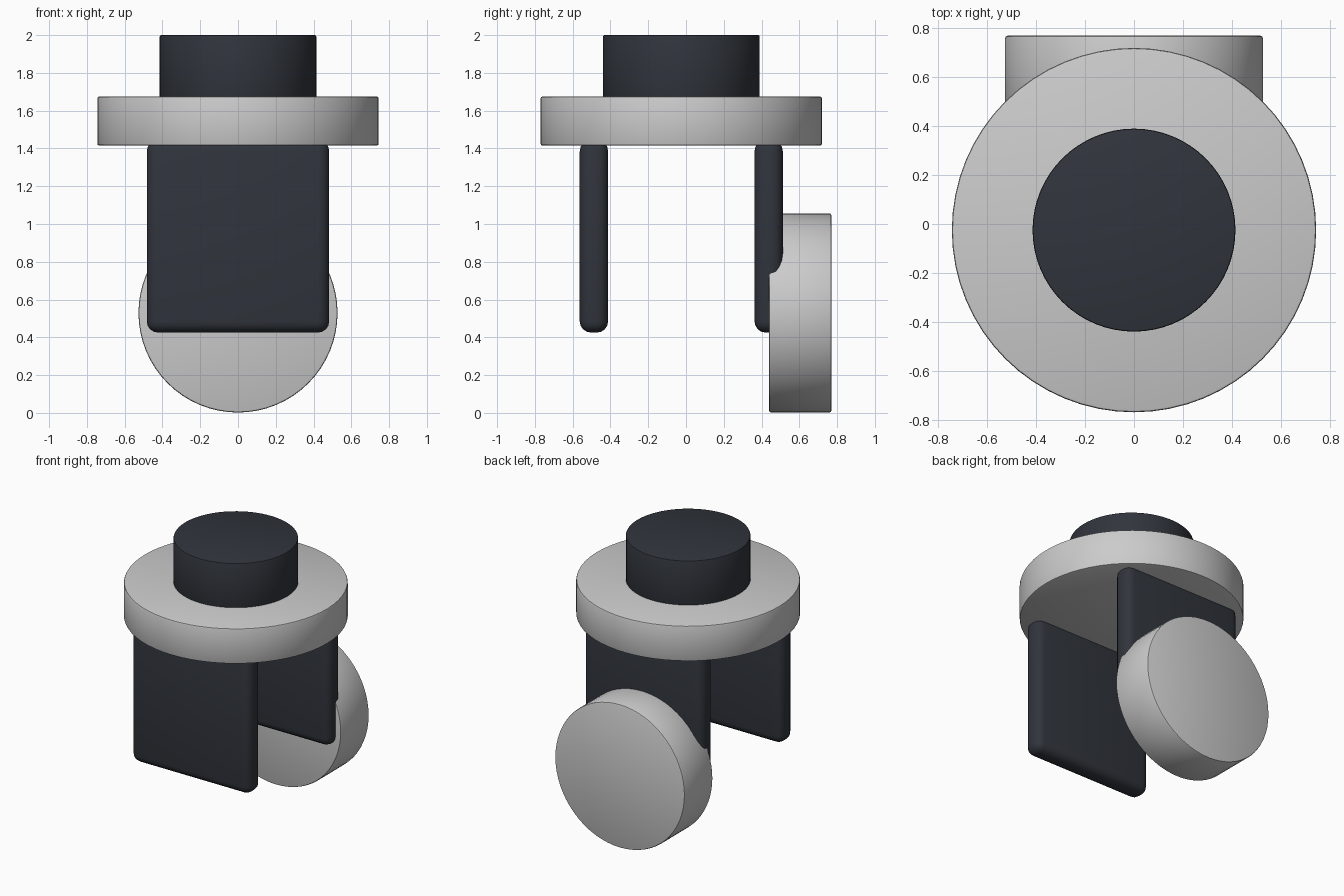
import bpy
from math import pi

if "Cube" in bpy.data.objects:
    bpy.data.objects.remove(bpy.data.objects["Cube"])

dark = bpy.data.materials.new("dark_metal")
dark.diffuse_color = (0.03, 0.035, 0.045, 1)
dark.use_nodes = True
dark.node_tree.nodes["Principled BSDF"].inputs["Base Color"].default_value = dark.diffuse_color


def finish(ob, name, bevel, segments, mat=None):
    ob.name = name
    mod = ob.modifiers.new("Bevel", 'BEVEL')
    mod.width = bevel
    mod.segments = segments
    mod.limit_method = 'ANGLE'
    if mat:
        ob.data.materials.append(mat)
    bpy.ops.object.modifier_apply(modifier=mod.name)
    bpy.ops.object.shade_smooth_by_angle()
    return ob


def disc(name, radius, depth, centre, rot=(0, 0, 0), mat=None, bevel=0.01):
    bpy.ops.mesh.primitive_cylinder_add(vertices=64, radius=radius, depth=depth,
                                        location=centre, rotation=rot)
    return finish(bpy.context.object, name, bevel, 2, mat)


def plate(name, size, centre):
    bpy.ops.mesh.primitive_cube_add(size=1, location=centre)
    ob = bpy.context.object
    ob.scale = size
    bpy.ops.object.transform_apply(location=False, rotation=False, scale=True)
    return finish(ob, name, 0.06, 4, dark)


AXIS_Y = -0.025

# Top stem and mounting flange
disc("stem", 0.415, 0.36, (0, AXIS_Y, 1.82), mat=dark, bevel=0.008)
disc("flange", 0.745, 0.26, (0, AXIS_Y, 1.545))

# Two fork plates
for name, y in (("front_fork_plate", -0.4875), ("back_fork_plate", 0.4375)):
    plate(name, (0.966, 0.15, 1.02), (0, y, 0.935))

# Wheel, set into the back fork plate
disc("wheel", 0.527, 0.33, (0, 0.605, 0.529), rot=(pi / 2, 0, 0))
